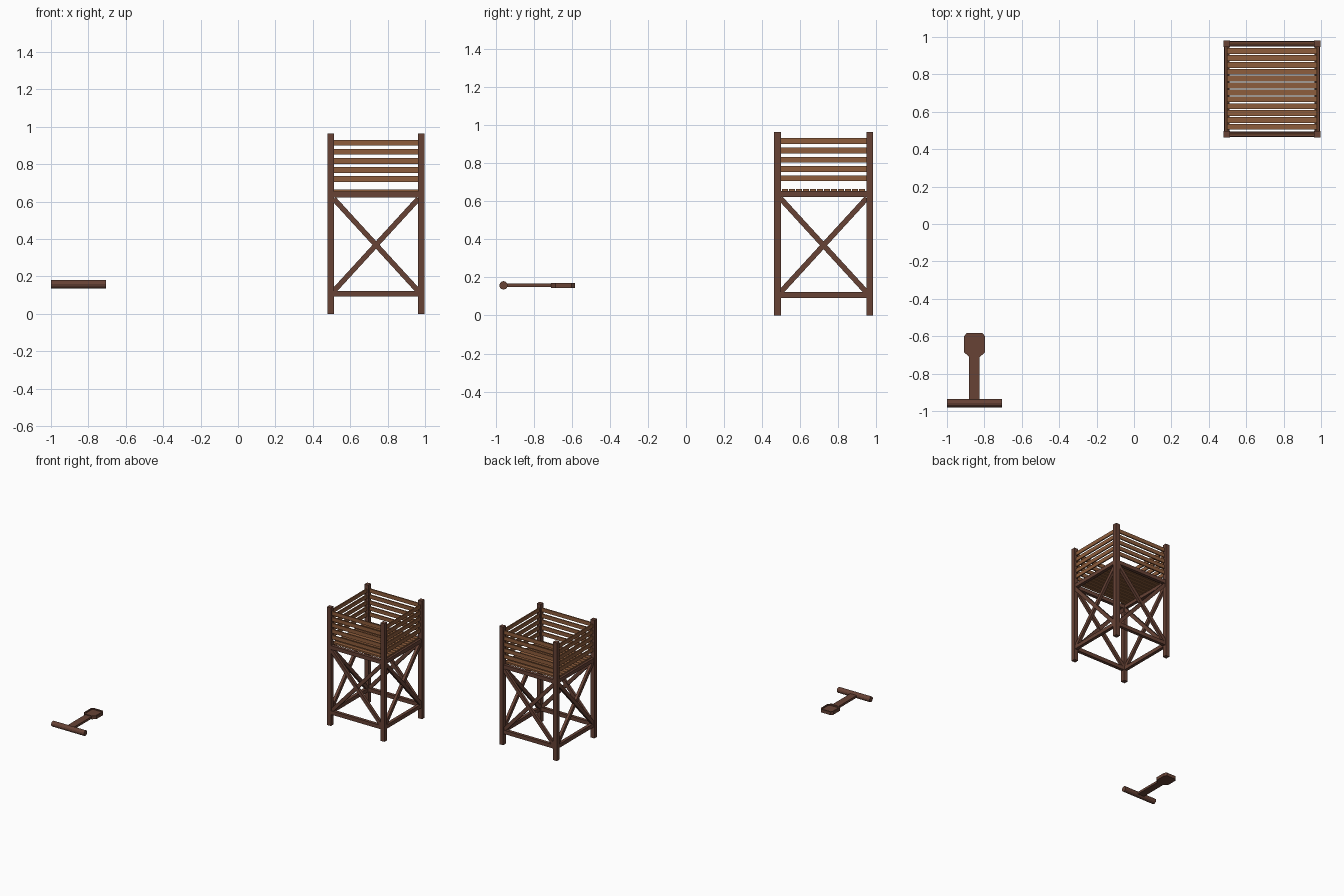
import bpy, bmesh, math
from mathutils import Vector

if "Cube" in bpy.data.objects:
    bpy.data.objects.remove(bpy.data.objects["Cube"])


def mat(name, col):
    m = bpy.data.materials.new(name)
    m.diffuse_color = (*col, 1)
    m.use_nodes = True
    m.node_tree.nodes["Principled BSDF"].inputs["Base Color"].default_value = m.diffuse_color
    return m


DARK = mat("dark timber", (0.135, 0.055, 0.036))
PLANK = mat("light plank", (0.27, 0.11, 0.045))


def finish(bm, name, m):
    bmesh.ops.recalc_face_normals(bm, faces=bm.faces)
    me = bpy.data.meshes.new(name)
    bm.to_mesh(me)
    bm.free()
    me.materials.append(m)
    ob = bpy.data.objects.new(name, me)
    bpy.context.collection.objects.link(ob)
    return ob


def box(name, c, size, m, rot=(0, 0, 0)):
    bm = bmesh.new()
    bmesh.ops.create_cube(bm, size=1)
    bmesh.ops.scale(bm, vec=size, verts=bm.verts)
    ob = finish(bm, name, m)
    ob.location, ob.rotation_euler = c, rot
    return ob


# Tower layout: centre, half distance between posts, post width
CX, CY, H, W = 0.738, 0.722, 0.242, 0.035
SPAN = 2 * H - W

# Corner posts
for sx in (-1, 1):
    for sy in (-1, 1):
        box("corner_post", (CX + sx * H, CY + sy * H, 0.4815), (W, W, 0.963), DARK)

# Four sides: beams, cross braces and railing slats
for k in range(4):
    a = k * math.pi / 2
    px, py = CX + H * math.sin(a), CY - H * math.cos(a)
    for z in (0.107, 0.638):
        box("cross_beam", (px, py, z), (SPAN + 0.01, 0.026, 0.031), DARK, (0, 0, a))
    rise = 0.49
    length, tilt = math.hypot(SPAN, rise) + 0.005, math.atan2(rise, SPAN)
    for s in (-1, 1):
        off = s * 0.003
        box("diagonal_brace", (px + off * math.sin(a), py - off * math.cos(a), 0.368),
            (length, 0.022, 0.028), DARK, (0, s * tilt, a))
    for i in range(5):
        box("railing_slat", (px, py, 0.72 + 0.0487 * i), (SPAN + 0.01, 0.01, 0.031),
            PLANK, (0, 0, a))

# Floor boards
for i in range(12):
    box("floor_board", (CX, CY + (i - 5.5) * 0.0368, 0.657), (0.475, 0.031, 0.015), PLANK)

# Loose tool: round crossbar
bm = bmesh.new()
bmesh.ops.create_cone(bm, cap_ends=True, segments=12, radius1=0.022, radius2=0.022, depth=0.295)
bar = finish(bm, "crossbar", DARK)
bar.location, bar.rotation_euler = (-0.8525, -0.958, 0.158), (0, math.pi / 2, 0)

# Loose tool: flat shaft
box("tool_shaft", (-0.8545, -0.82, 0.158), (0.058, 0.26, 0.018), DARK)

# Loose tool: chamfered head with a shallow recess
half = [(0.029, -0.71), (0.056, -0.686), (0.056, -0.6), (0.042, -0.583)]
outline = half + [(-x, y) for x, y in reversed(half)]
bm = bmesh.new()
face = bm.faces.new([bm.verts.new((x - 0.8525, y, 0.145)) for x, y in outline])
ext = bmesh.ops.extrude_face_region(bm, geom=[face])
top = [g for g in ext["geom"] if isinstance(g, bmesh.types.BMFace)][0]
bmesh.ops.translate(bm, vec=(0, 0, 0.026), verts=top.verts)
bmesh.ops.inset_region(bm, faces=[top], thickness=0.011)
ext = bmesh.ops.extrude_discrete_faces(bm, faces=[top])
bmesh.ops.translate(bm, vec=Vector((0, 0, -0.008)), verts=ext["faces"][0].verts)
finish(bm, "tool_head", DARK)
